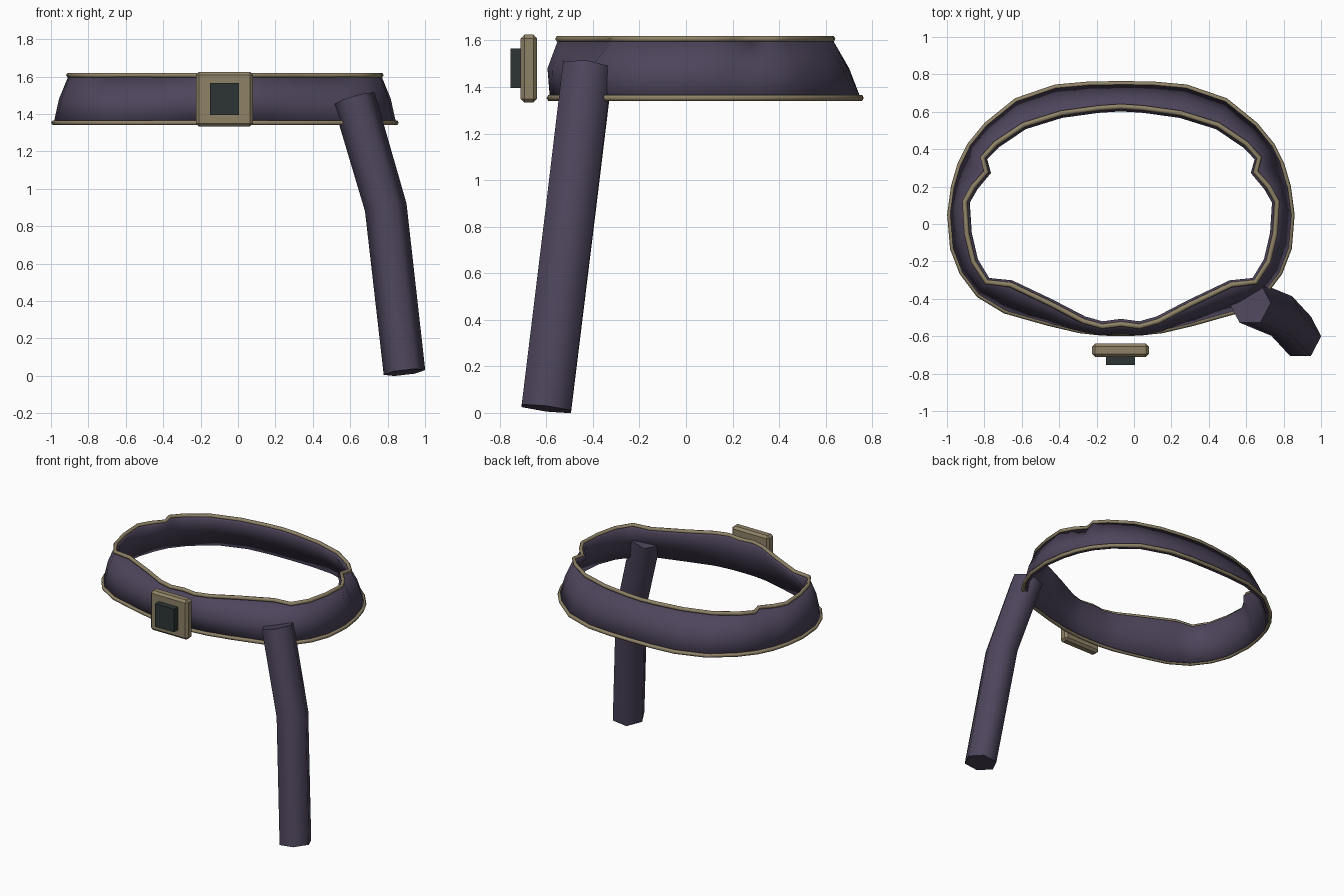
import bpy, bmesh, math
from mathutils import Vector

if "Cube" in bpy.data.objects:
    bpy.data.objects.remove(bpy.data.objects["Cube"])

CX = -0.07  # mirror plane of the belt


def material(name, rgb):
    m = bpy.data.materials.new(name)
    m.diffuse_color = (*rgb, 1)
    m.use_nodes = True
    m.node_tree.nodes["Principled BSDF"].inputs["Base Color"].default_value = m.diffuse_color
    return m


PURPLE = material("purple cloth", (0.075, 0.059, 0.105))
TAN = material("tan trim", (0.275, 0.225, 0.135))
DARK = material("dark green stone", (0.026, 0.036, 0.036))

# Half outlines, front middle to back middle: (offset from CX, y)
TOP = [(0, -.535), (.10, -.548), (.20, -.52), (.37, -.43), (.59, -.325), (.72, -.31),
       (.79, -.20), (.825, -.05), (.835, .12), (.79, .20), (.72, .28), (.74, .355),
       (.67, .43), (.52, .53), (.32, .592), (.12, .62), (0, .628)]
BOTTOM = [(0, -.585), (.10, -.583), (.22, -.57), (.39, -.53), (.62, -.465), (.76, -.38),
          (.85, -.26), (.90, -.13), (.915, .05), (.895, .20), (.86, .32), (.81, .42),
          (.72, .53), (.56, .66), (.35, .732), (.17, .748), (0, .75)]


def ring(half, z):
    pts = half + [(-x, y) for x, y in reversed(half[1:-1])]
    return [Vector((CX + x, y, z)) for x, y in pts]


def finish(obj, mat, angle=40):
    obj.data.materials.append(mat)
    bpy.ops.object.select_all(action='DESELECT')
    obj.select_set(True)
    bpy.context.view_layer.objects.active = obj
    bpy.ops.object.shade_smooth_by_angle(angle=math.radians(angle))


def mesh_object(name, verts, faces):
    me = bpy.data.meshes.new(name)
    me.from_pydata(verts, [], faces)
    obj = bpy.data.objects.new(name, me)
    bpy.context.collection.objects.link(obj)
    return obj


# Belt band: three rings, the middle one bulging a little
low, high = ring(BOTTOM, 1.353), ring(TOP, 1.607)
mid = []
for a, b in zip(low, high):
    m = (a + b) / 2
    out = Vector((m.x - CX, m.y - 0.05, 0)).normalized()
    mid.append(m + out * (0.03 if m.y < -0.35 else 0.012))
n = len(low)
faces = [(r * n + i, r * n + (i + 1) % n, (r + 1) * n + (i + 1) % n, (r + 1) * n + i)
         for r in range(2) for i in range(n)]
belt = mesh_object("belt_band", low + mid + high, faces)
finish(belt, PURPLE)
solid = belt.modifiers.new("thickness", 'SOLIDIFY')
solid.thickness = 0.03
solid.offset = -1


# Trim cords along both edges of the belt
def cord(name, pts):
    cu = bpy.data.curves.new(name, 'CURVE')
    cu.dimensions = '3D'
    cu.bevel_depth = 0.014
    cu.bevel_resolution = 1
    sp = cu.splines.new('POLY')
    sp.points.add(len(pts) - 1)
    for p, v in zip(sp.points, pts):
        p.co = (*v, 1)
    sp.use_cyclic_u = True
    sp.use_smooth = True
    obj = bpy.data.objects.new(name, cu)
    bpy.context.collection.objects.link(obj)
    cu.materials.append(TAN)


cord("upper_trim", high)
cord("lower_trim", low)


# Buckle plate and stone
def box(name, lo, hi, mat, bevel):
    lo, hi = Vector(lo), Vector(hi)
    bpy.ops.mesh.primitive_cube_add(size=1, location=(lo + hi) / 2)
    obj = bpy.context.object
    obj.name = name
    for v in obj.data.vertices:
        v.co = Vector([c * s for c, s in zip(v.co, hi - lo)])
    obj.data.materials.append(mat)
    if bevel:
        b = obj.modifiers.new("bevel", 'BEVEL')
        b.width = bevel
        b.segments = 1


box("buckle_plate", (-.225, -.71, 1.333), (.08, -.64, 1.625), TAN, 0.016)
box("buckle_stone", (-.15, -.755, 1.395), (.005, -.70, 1.565), DARK, 0)

# Hanging tail: six-sided tube with one bend
path = [Vector((.62, -.422, 1.482)), Vector((.79, -.492, .90)), Vector((.89, -.60, .018))]
tilts = [path[1] - path[0], path[2] - path[0], path[2] - path[1]]
verts = []
for p, d in zip(path, tilts):
    for k in range(6):
        a = math.radians(60 * k)
        x, y = 0.111 * math.cos(a), 0.122 * math.sin(a)
        # keep each ring square to the tube
        verts.append(p + Vector((x, y, -(x * d.x + y * d.y) / d.z)))
tube = [(r * 6 + k, (r + 1) * 6 + k, (r + 1) * 6 + (k + 1) % 6, r * 6 + (k + 1) % 6)
        for r in range(2) for k in range(6)]
tail = mesh_object("hanging_tail", verts, tube + [tuple(range(6)), tuple(range(17, 11, -1))])
finish(tail, PURPLE, 65)
